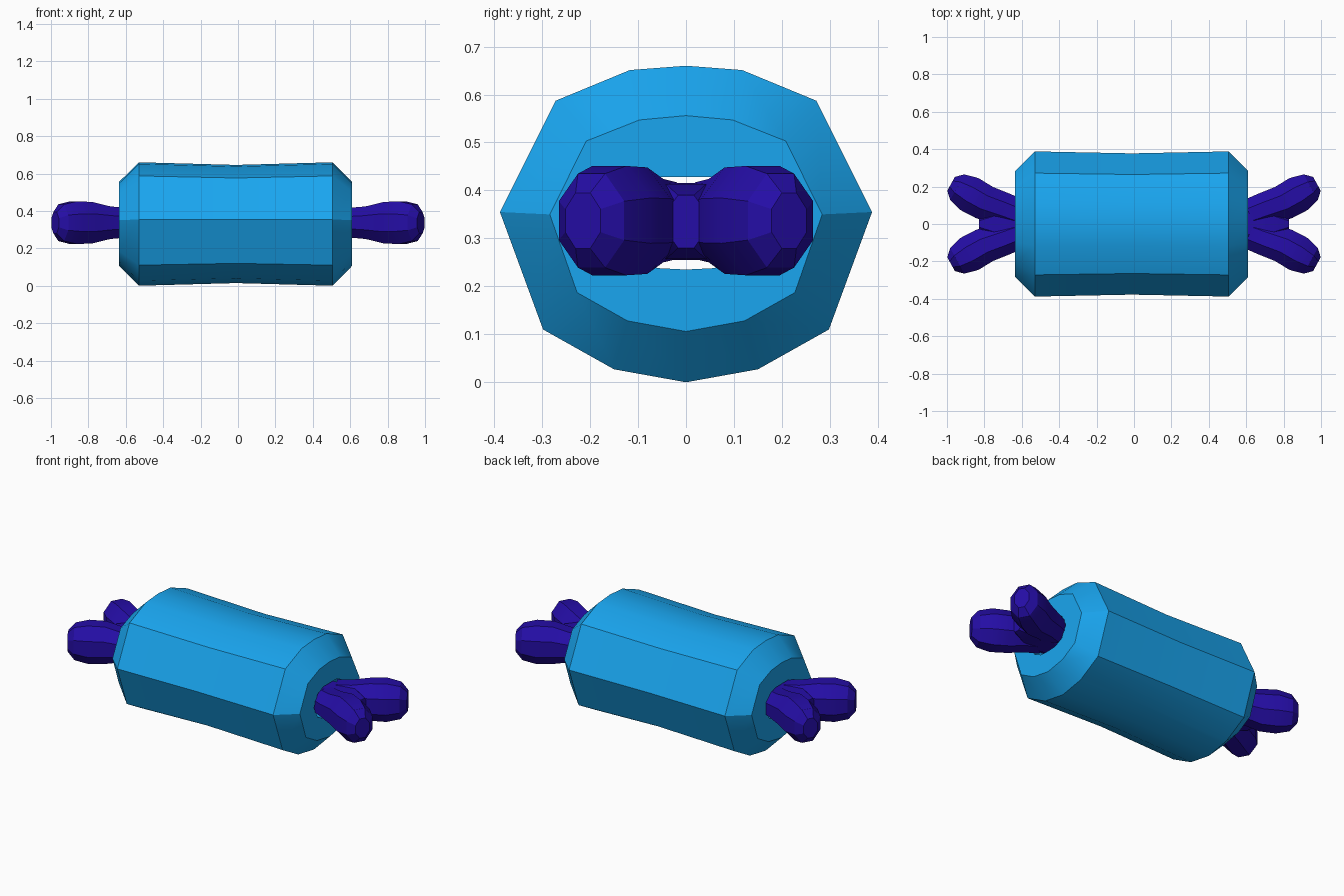
import bpy, bmesh, math
from mathutils import Vector

if "Cube" in bpy.data.objects:
    bpy.data.objects.remove(bpy.data.objects["Cube"])


def material(name, color):
    m = bpy.data.materials.new(name)
    m.diffuse_color = (*color, 1)
    m.use_nodes = True
    m.node_tree.nodes["Principled BSDF"].inputs["Base Color"].default_value = m.diffuse_color
    return m


def add_loft(bm, rings, closed=False):
    """Skin a list of equal-length point rings; cap the ends or close the loop."""
    vs = [[bm.verts.new(p) for p in r] for r in rings]
    n = len(rings[0])
    pairs = list(zip(vs, vs[1:])) + ([(vs[-1], vs[0])] if closed else [])
    for a, b in pairs:
        for i in range(n):
            j = (i + 1) % n
            bm.faces.new((a[i], a[j], b[j], b[i]))
    if not closed:
        bm.faces.new(vs[0])
        bm.faces.new(vs[-1])


def finish(bm, name, mat, angle):
    bmesh.ops.recalc_face_normals(bm, faces=bm.faces)
    me = bpy.data.meshes.new(name)
    bm.to_mesh(me)
    bm.free()
    ob = bpy.data.objects.new(name, me)
    bpy.context.collection.objects.link(ob)
    me.materials.append(mat)
    bpy.ops.object.select_all(action='DESELECT')
    ob.select_set(True)
    bpy.context.view_layer.objects.active = ob
    bpy.ops.object.shade_smooth_by_angle(angle=math.radians(angle))
    return ob


def mirrored(half):
    """Full outline from a half outline running top to bottom."""
    return half + [(-y, z) for y, z in half[-2:0:-1]]


# Sleeve: faceted barrel, chamfered ends, tunnel through the middle
outer = mirrored([(0, .66), (.117, .651), (.272, .587), (.388, .355),
                  (.298, .11), (.15, .027), (0, 0)])
rim = mirrored([(0, .556), (.097, .547), (.208, .503), (.284, .35),
                (.227, .187), (.122, .128), (0, .106)])
hole = mirrored([(0, .428), (.06, .428), (.115, .405), (.15, .335),
                 (.115, .265), (.06, .238), (0, .235)])
waist = [(y * .973, .33 + (z - .33) * .957) for y, z in outer]

stations = [(-.635, hole), (-.635, rim), (-.53, outer), (-.01, waist),
            (.505, outer), (.61, rim), (.61, hole)]
bm = bmesh.new()
add_loft(bm, [[(x, y, z) for y, z in prof] for x, prof in stations], closed=True)
finish(bm, "sleeve", material("sleeve_blue", (.01, .38, .87)), 30)


# Bone: shaft through the tunnel with two knobbed arms at each end
ZC = .337


def section(x, y, hw, hz, ang, zc=ZC):
    side = Vector((-math.sin(ang), math.cos(ang), 0))
    c = Vector((x, y, zc))
    pts = []
    for k in range(8):
        a = math.pi / 8 + k * math.pi / 4
        f = 1 / math.cos(math.pi / 8)
        pts.append(c + side * hw * f * math.cos(a) + Vector((0, 0, hz * f * math.sin(a))))
    return pts


bm = bmesh.new()
shaft = [(.83, .04, .055), (.75, .10, .078), (.66, .135, .08), (.45, .12, .078)]
shaft = [(-x, w, h) for x, w, h in shaft] + [(x, w, h) for x, w, h in shaft[::-1]]
add_loft(bm, [section(x, 0, w, h, 0, .335) for x, w, h in shaft])

arm = [(.62, .05, .085, .08), (.70, .08, .09, .087), (.80, .115, .095, .111),
       (.88, .16, .098, .114), (.945, .197, .078, .098), (.978, .215, .042, .058)]
for sx in (-1, 1):
    for sy in (-1, 1):
        rings = []
        for x, y, w, h in arm:
            rings.append([(p.x * sx, p.y * sy, p.z)
                          for p in section(x, y, w, h, math.radians(29))])
        add_loft(bm, rings)
finish(bm, "bone", material("bone_indigo", (.018, .004, .38)), 20)
